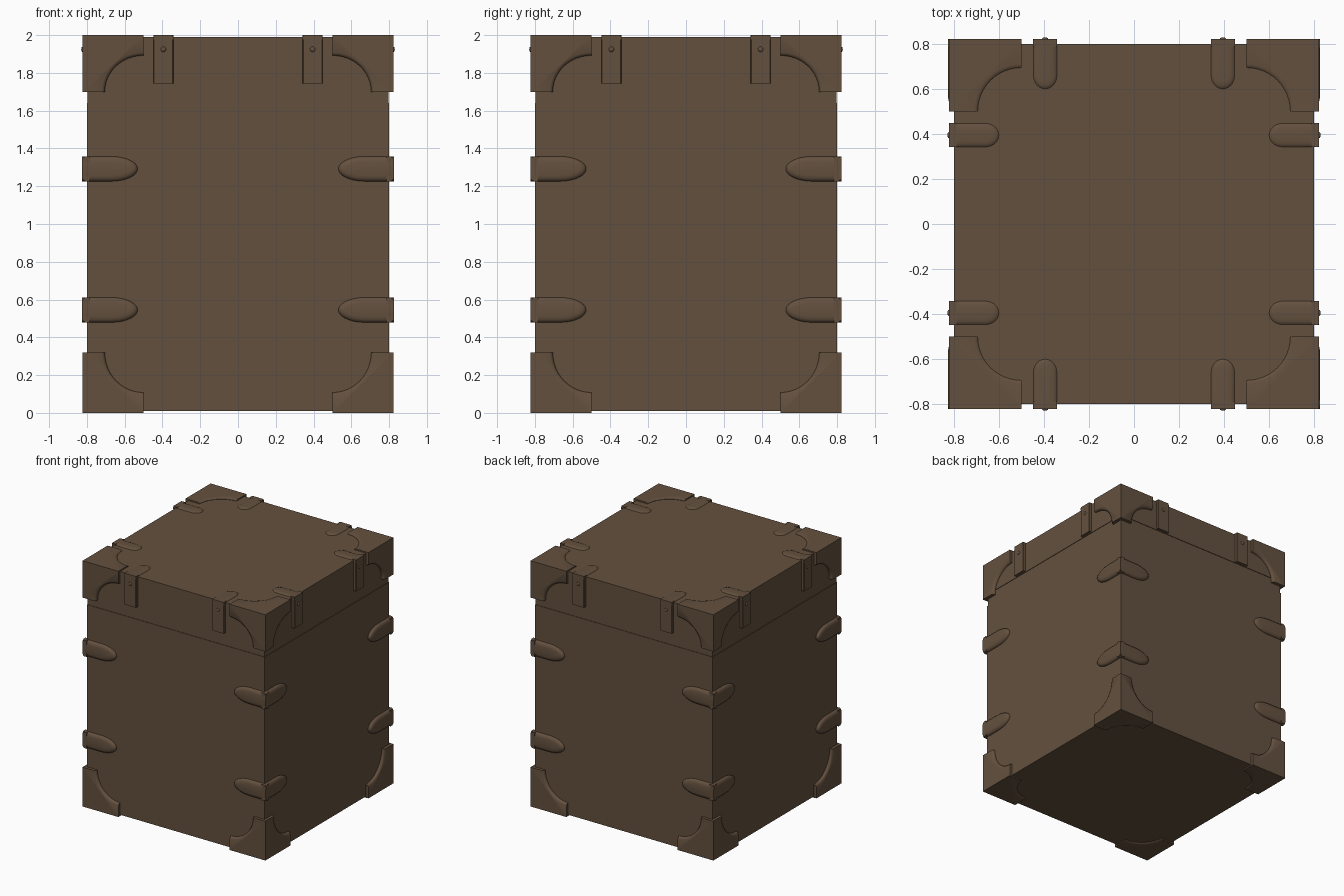
import bpy, bmesh, math
from mathutils import Matrix, Vector

if "Cube" in bpy.data.objects:
    bpy.data.objects.remove(bpy.data.objects["Cube"])

R, TOP = 0.823, 2.0     # outer reach of the fittings

brown = bpy.data.materials.new("dark brown")
brown.diffuse_color = (0.127, 0.081, 0.049, 1)
brown.use_nodes = True
brown.node_tree.nodes["Principled BSDF"].inputs["Base Color"].default_value = brown.diffuse_color


def finish(name, bm, angle=40):
    bmesh.ops.recalc_face_normals(bm, faces=bm.faces)
    me = bpy.data.meshes.new(name)
    bm.to_mesh(me)
    bm.free()
    me.materials.append(brown)
    ob = bpy.data.objects.new(name, me)
    bpy.context.collection.objects.link(ob)
    bpy.ops.object.select_all(action='DESELECT')
    bpy.context.view_layer.objects.active = ob
    ob.select_set(True)
    bpy.ops.object.shade_smooth_by_angle(angle=math.radians(angle))
    return ob


def box(name, half, z0, z1):
    bm = bmesh.new()
    m = Matrix.Translation((0, 0, (z0 + z1) / 2)) @ Matrix.Diagonal((2 * half, 2 * half, z1 - z0, 1))
    bmesh.ops.create_cube(bm, size=1, matrix=m)
    return finish(name, bm)


def plate(bm, layers, place):
    """Loft outlines [(points, depth)] from base to top; place maps u, v, depth to space."""
    rings = [[bm.verts.new(place(u, v, d)) for u, v in pts] for pts, d in layers]
    n = len(rings[0])
    for lo, hi in zip(rings, rings[1:]):
        for i in range(n):
            j = (i + 1) % n
            bm.faces.new((lo[i], lo[j], hi[j], hi[i]))
    bm.faces.new(rings[0])
    bm.faces.new(rings[-1])


def ell(lu, lv, wu, wv, inset):
    """L outline with a concave elliptical inner edge."""
    wu, wv = wu - inset, wv - inset
    pts = [(0, 0), (lu, 0)]
    for i in range(13):
        t = math.pi / 2 * i / 12
        pts.append((lu - (lu - wu) * math.sin(t), lv - (lv - wv) * math.cos(t)))
    return pts + [(0, lv)]


def bullet(length, half, nose, inset):
    """Strip outline with an elliptical nose."""
    h, n = half - inset, nose - inset
    pts = [(0, -h)]
    for i in range(15):
        t = -math.pi / 2 + math.pi * i / 14
        pts.append((length - nose + n * math.cos(t), h * math.sin(t)))
    return pts + [(0, h)]


def dome(length, half, nose):
    return [(bullet(length, half, nose, i), d)
            for i, d in ((0, 0.04), (0, 0.018), (0.006, 0.009), (0.016, 0.003), (0.032, 0))]


# main case, recessed seam band and lid
box("case_body", 0.80, 0.01, 1.64)
box("seam_band", 0.796, 1.635, 1.745)
box("lid", 0.80, 1.74, 1.99)

# three-sided corner guards, top and bottom
for level in ("top", "bottom"):
    bm = bmesh.new()
    for sx in (-1, 1):
        for sy in (-1, 1):
            def corner(a, b, c):
                return Vector((sx * (R - a), sy * (R - b), TOP - c if level == "top" else c))
            steps = ((0, 0.035), (0, 0.016), (0.005, 0.006), (0.016, 0))
            side = [(ell(0.322, 0.30 if level == "top" else 0.32, 0.118, 0.108, i), d) for i, d in steps]
            cap = [(ell(0.322, 0.322, 0.128, 0.128, i), d * 0.5) for i, d in steps]
            plate(bm, side, lambda u, v, d: corner(u, d, v))
            plate(bm, side, lambda u, v, d: corner(d, u, v))
            plate(bm, cap, lambda u, v, d: corner(u, v, d))
    finish(level + "_corner_guards", bm)

# rounded clips wrapping the vertical edges
bm = bmesh.new()
for zc in (0.545, 1.292):
    for sx in (-1, 1):
        for sy in (-1, 1):
            shape = dome(0.295, 0.066, 0.14)
            plate(bm, shape, lambda u, v, d: Vector((sx * (R + .003 - u), sy * (R - d), zc + v)))
            plate(bm, shape, lambda u, v, d: Vector((sx * (R + .003 - d), sy * (R - u), zc + v)))
finish("edge_clips", bm, 50)

# lid straps: flat leg on the side, rounded tongue on top, one stud each
bm = bmesh.new()
for k in range(4):
    rot = Matrix.Rotation(k * math.pi / 2, 4, 'Z')
    for x in (-0.395, 0.395):
        leg = [([(0, -h), (0.255, -h), (0.255, h), (0, h)], d)
               for h, d in ((0.053, 0.035), (0.053, 0.004), (0.049, 0))]
        plate(bm, leg, lambda u, v, d: rot @ Vector((x + v, d - R, TOP - u)))
        tongue = [(p, d * 0.6) for p, d in dome(0.223, 0.053, 0.06)]
        plate(bm, tongue, lambda u, v, d: rot @ Vector((x + v, u - R, TOP - d)))
        m = rot @ Matrix.Translation((x, -R, 1.925)) @ Matrix.Diagonal((1, 0.5, 1, 1))
        bmesh.ops.create_uvsphere(bm, u_segments=12, v_segments=8, radius=0.014, matrix=m)
finish("lid_straps", bm)
